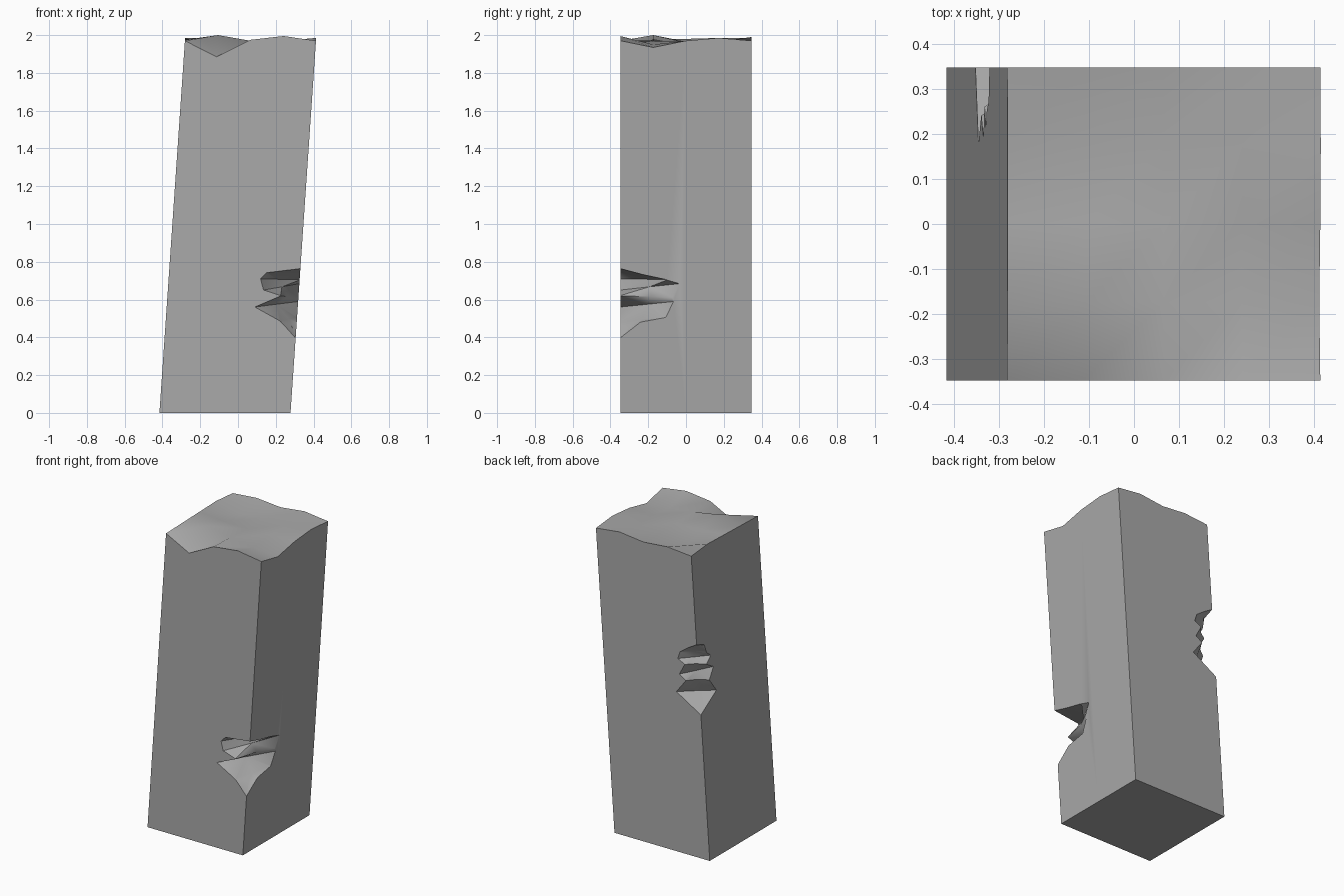
import bpy, bmesh, math
from mathutils import Matrix

cube = bpy.data.objects.get("Cube")
if cube:
    bpy.data.objects.remove(cube, do_unlink=True)

HALF = 0.347
LEAN = 0.0685      # sideways drift per unit of height

stone = bpy.data.materials.new("stone_grey")
stone.use_nodes = True
GREY = (0.4, 0.4, 0.4, 1)
stone.diffuse_color = GREY
stone.node_tree.nodes["Principled BSDF"].inputs["Base Color"].default_value = GREY


def add_object(name, bm):
    bmesh.ops.recalc_face_normals(bm, faces=bm.faces)
    mesh = bpy.data.meshes.new(name)
    bm.to_mesh(mesh)
    bm.free()
    mesh.materials.append(stone)
    obj = bpy.data.objects.new(name, mesh)
    bpy.context.collection.objects.link(obj)
    return obj


# Column with a weathered, wavy top: rows run front to back, heights left to right
TOP = [(1.97, 1.885, 1.975, 1.995, 1.97),
       (1.975, 2.0, 1.97, 1.95, 1.935),
       (1.98, 1.965, 1.96, 1.97, 1.97),
       (1.985, 1.94, 1.965, 1.965, 1.985),
       (1.97, 1.985, 1.97, 1.99, 1.97)]
bm = bmesh.new()
bmesh.ops.create_grid(bm, x_segments=4, y_segments=4, size=HALF)
for v in bm.verts:
    col, row = (round((c / HALF + 1) * 2) for c in v.co.xy)
    v.co.z = TOP[row][col]
rim = [e for e in bm.edges if e.is_boundary]
skirt = bmesh.ops.extrude_edge_only(bm, edges=rim)["geom"]
for v in skirt:
    if isinstance(v, bmesh.types.BMVert):
        v.co.z = 0
base = [e for e in bm.edges if all(v.co.z == 0 for v in e.verts)]
bmesh.ops.contextual_create(bm, geom=base)
column = add_object("stone_column", bm)


# Ragged corner chip: rows of (height, depth) on both faces plus the inner pull
def chip_cutter(name, sx, sy, rows):
    bm = bmesh.new()
    rings = []
    far = -0.1
    for za, a, zb, b, pull in rows:
        zm = (za + zb) / 2
        ring = [(a, far, za), (a, -0.004, za), (a * pull, b * pull, zm),
                (-0.004, b, zb), (far, b, zb), (far, far, zm)]
        rings.append([bm.verts.new((sx * (HALF - x), sy * (HALF - y), z))
                      for x, y, z in ring])
    for low, high in zip(rings, rings[1:]):
        for i in range(6):
            j = (i + 1) % 6
            bm.faces.new((low[i], low[j], high[j], high[i]))
    bm.faces.new(rings[0])
    bm.faces.new(rings[-1])
    bmesh.ops.triangulate(bm, faces=bm.faces)
    obj = add_object(name, bm)
    obj.hide_render = True
    return obj


front_chip = chip_cutter("front_chip_cutter", 1, -1, [
    (.765, -.006, .765, -.006, .5), (.743, .18, .735, .11, .5),
    (.71, .21, .705, .25, .56), (.65, .19, .685, .32, .48),
    (.62, .095, .61, .28, .58), (.56, .23, .59, .285, .5),
    (.485, .09, .505, .245, .46), (.45, .055, .48, .11, .5),
    (.39, -.006, .39, -.006, .5)])
back_chip = chip_cutter("back_chip_cutter", -1, 1, [
    (1.4, -.006, 1.4, -.006, .5), (1.36, .07, 1.37, .08, .5),
    (1.32, .13, 1.31, .1, .55), (1.27, .15, 1.28, .14, .48),
    (1.245, .1, 1.24, .09, .55), (1.17, .145, 1.2, .16, .48),
    (1.14, .1, 1.13, .11, .58), (1.05, .175, 1.04, .175, .5),
    (.94, -.006, .94, -.006, .5)])

# Cut both chips, then remove the cutters
bpy.context.view_layer.objects.active = column
column.select_set(True)
for cutter in (front_chip, back_chip):
    cut = column.modifiers.new("chip", 'BOOLEAN')
    cut.operation = 'DIFFERENCE'
    cut.solver = 'EXACT'
    cut.object = cutter
    bpy.ops.object.modifier_apply(modifier=cut.name)
    bpy.data.objects.remove(cutter, do_unlink=True)

# Lean the whole column sideways
lean = Matrix.Identity(4)
lean[0][2] = LEAN
lean[0][3] = -0.069
column.data.transform(lean)
column.data.update()
bpy.ops.object.shade_smooth_by_angle(angle=math.radians(38))
